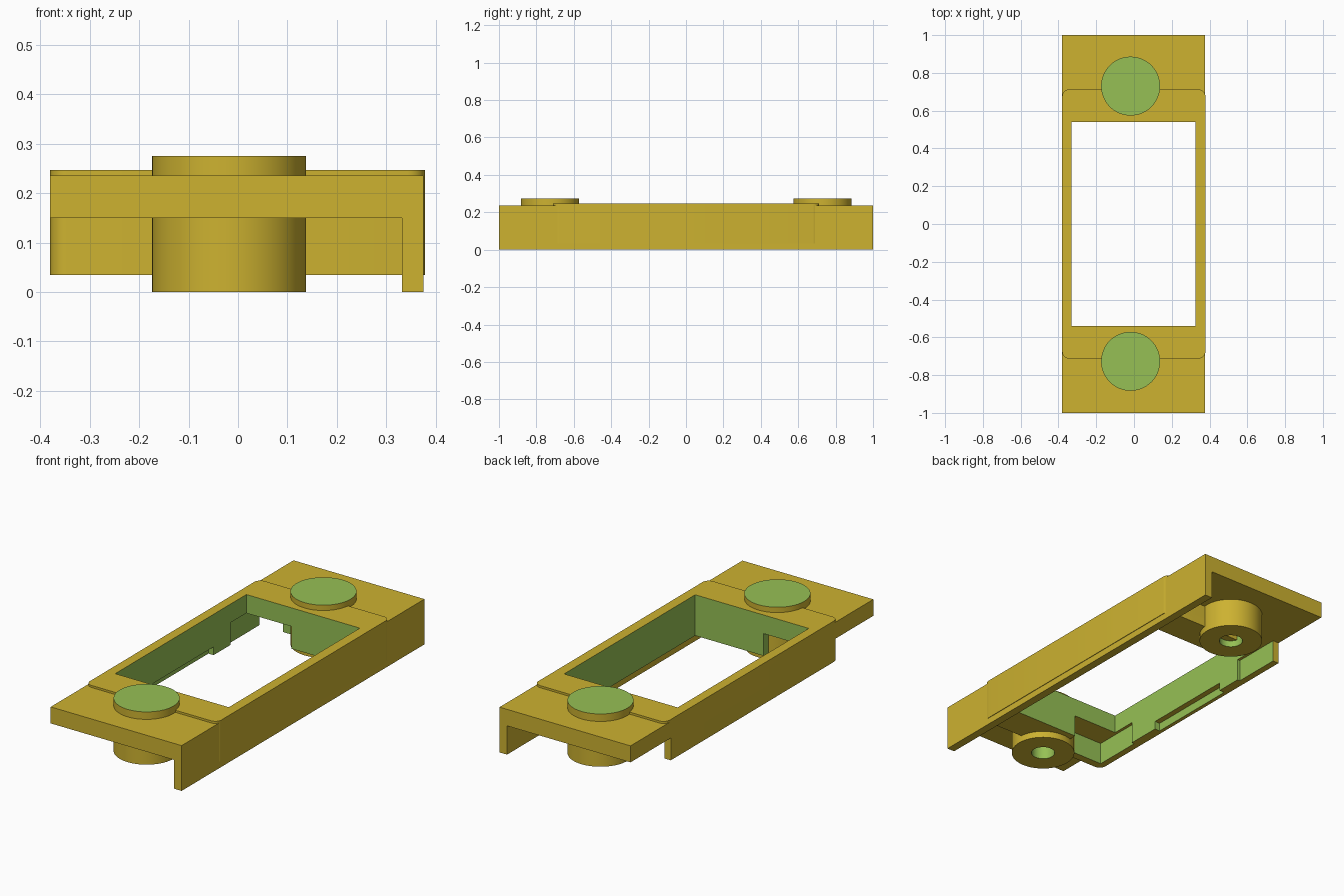
import bpy, bmesh, math

if "Cube" in bpy.data.objects:
    bpy.data.objects.remove(bpy.data.objects["Cube"])


def material(name, rgb):
    m = bpy.data.materials.new(name)
    m.diffuse_color = (*rgb, 1)
    m.use_nodes = True
    m.node_tree.nodes["Principled BSDF"].inputs["Base Color"].default_value = m.diffuse_color
    return m


MATS = [material("mustard_yellow", (0.61, 0.445, 0.03)),
        material("leaf_green", (0.305, 0.527, 0.09))]


def prism(name, outline, vec):
    """Extrude a closed outline of 3D points along vec."""
    bm = bmesh.new()
    face = bm.faces.new([bm.verts.new(p) for p in outline])
    out = bmesh.ops.extrude_face_region(bm, geom=[face])
    bmesh.ops.translate(bm, vec=vec, verts=[g for g in out["geom"] if isinstance(g, bmesh.types.BMVert)])
    bmesh.ops.recalc_face_normals(bm, faces=bm.faces)
    me = bpy.data.meshes.new(name)
    bm.to_mesh(me)
    bm.free()
    for m in MATS:
        me.materials.append(m)
    ob = bpy.data.objects.new(name, me)
    bpy.context.collection.objects.link(ob)
    return ob


def box(name, x0, x1, y0, y1, z0, z1):
    return prism(name, [(x0, y0, z0), (x1, y0, z0), (x1, y1, z0), (x0, y1, z0)], (0, 0, z1 - z0))


def disc(name, x, y, r, z0, z1, n=64):
    ring = [(x + r * math.cos(2 * math.pi * i / n), y + r * math.sin(2 * math.pi * i / n), z0)
            for i in range(n)]
    return prism(name, ring, (0, 0, z1 - z0))


def cut(ob, cutter):
    """Subtract the cutter, apply it and remove it."""
    mod = ob.modifiers.new("cut", 'BOOLEAN')
    mod.operation, mod.solver, mod.object = 'DIFFERENCE', 'EXACT', cutter
    bpy.context.view_layer.objects.active = ob
    bpy.ops.object.modifier_apply(modifier=mod.name)
    bpy.data.objects.remove(cutter)


def paint(ob, is_green):
    for p in ob.data.polygons:
        p.material_index = int(is_green(p.center, p.normal))


def smooth(ob):
    bpy.ops.object.select_all(action='DESELECT')
    ob.select_set(True)
    bpy.context.view_layer.objects.active = ob
    bpy.ops.object.shade_smooth_by_angle(angle=math.radians(30))


def window():
    return box("window_cutter", -0.33, 0.325, -0.54, 0.54, -0.1, 0.4)


# Long top plate with a full-length wall down the right side
section = [(-0.38, 0.15), (0.332, 0.15), (0.332, 0), (0.375, 0), (0.375, 0.236), (-0.38, 0.236)]
plate = prism("top_plate", [(x, -1, z) for x, z in section], (0, 2, 0))
cut(plate, window())
paint(plate, lambda c, n: abs(n.z) < 0.5 and -0.335 < c.x < 0.328 and abs(c.y) < 0.6)

# Raised middle frame with rounded upright corners
R, X0, X1, Y = 0.035, -0.38, 0.378, 0.712
outline = []
for k, (cx, cy) in enumerate([(X1 - R, Y - R), (X0 + R, Y - R), (X0 + R, R - Y), (X1 - R, R - Y)]):
    for i in range(7):
        a = math.radians(90 * k + 15 * i)
        outline.append((cx + R * math.cos(a), cy + R * math.sin(a), 0.034))
frame = prism("window_frame", outline, (0, 0, 0.213))
cut(frame, window())
# Pockets under both left corners
for s in (-1, 1):
    ya, yb = sorted((s * 0.41, s * 0.67))
    cut(frame, box("pocket_cutter", -0.345, -0.07, ya, yb, -0.1, 0.15))
# Opening through the back left corner
cut(frame, box("corner_cutter", -0.45, -0.21, 0.668, 0.8, -0.1, 0.15))
# Shallow slot along the lower inner edge of the left wall
cut(frame, box("slot_cutter", -0.36, -0.25, -0.23, 0.27, -0.1, 0.077))
paint(frame, lambda c, n: abs(n.z) < 0.5 and abs(c.x) < 0.365 and abs(c.y) < 0.697)
smooth(frame)

# Round posts at both ends, green caps and blind holes from below
for name, y in (("front_post", -0.727), ("back_post", 0.73)):
    post = disc(name, -0.018, y, 0.156, 0, 0.275)
    cut(post, disc("hole_cutter", -0.018, y, 0.058, -0.1, 0.2, 32))
    paint(post, lambda c, n: (n.z > 0.9 and c.z > 0.27)
          or (abs(n.z) < 0.5 and math.hypot(c.x + 0.018, c.y - y) < 0.1))
    smooth(post)
